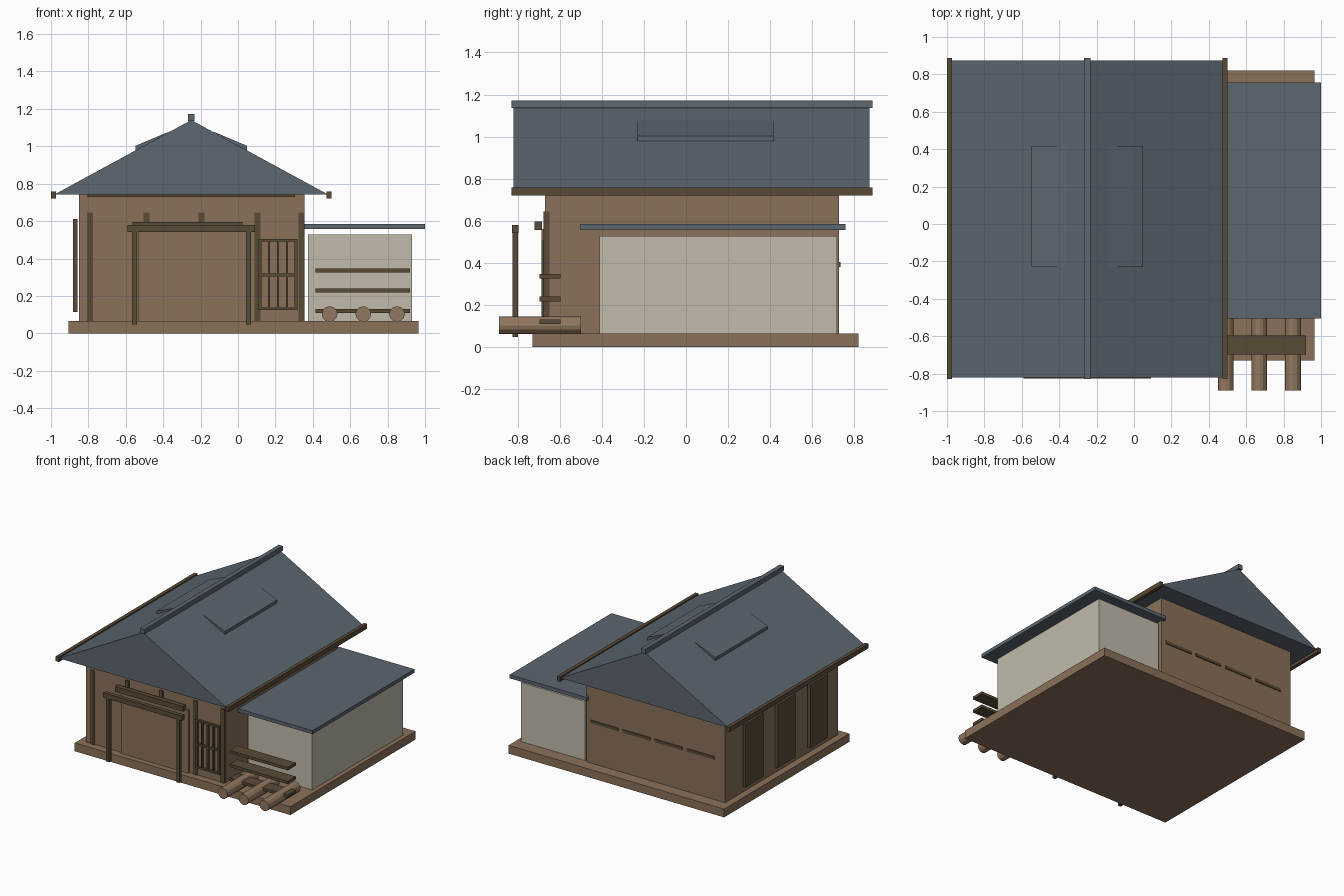
import bpy, bmesh, math

if "Cube" in bpy.data.objects:
    bpy.data.objects.remove(bpy.data.objects["Cube"])


def material(name, rgb):
    m = bpy.data.materials.new(name)
    m.diffuse_color = (*rgb, 1)
    m.use_nodes = True
    m.node_tree.nodes["Principled BSDF"].inputs["Base Color"].default_value = m.diffuse_color
    return m


BROWN = material("earth_brown", (0.254, 0.165, 0.102))
DARK = material("dark_timber", (0.098, 0.070, 0.038))
SLATE = material("slate_blue", (0.107, 0.133, 0.162))
CREAM = material("cream_plaster", (0.539, 0.497, 0.413))
LOG = material("log_tan", (0.285, 0.187, 0.115))


def finish(name, bm, mat):
    bmesh.ops.recalc_face_normals(bm, faces=bm.faces)
    me = bpy.data.meshes.new(name)
    bm.to_mesh(me)
    bm.free()
    me.materials.append(mat)
    ob = bpy.data.objects.new(name, me)
    bpy.context.collection.objects.link(ob)
    return ob


def box(name, mat, x, y, z):
    """Box given by its (min, max) range on each axis."""
    bm = bmesh.new()
    bmesh.ops.create_cube(bm, size=1)
    for v in bm.verts:
        v.co = [r[0] if c < 0 else r[1] for c, r in zip(v.co, (x, y, z))]
    return finish(name, bm, mat)


def prism(name, mat, profile, y0, y1):
    """Extrude an x/z profile along y."""
    bm = bmesh.new()
    f = bm.faces.new([bm.verts.new((x, y0, z)) for x, z in profile])
    ext = bmesh.ops.extrude_face_region(bm, geom=[f])
    for v in ext["geom"]:
        if isinstance(v, bmesh.types.BMVert):
            v.co.y = y1
    return finish(name, bm, mat)


# Foundation and main hall
box("foundation", BROWN, (-0.905, 0.965), (-0.73, 0.82), (0, 0.065))
box("hall_walls", BROWN, (-0.85, 0.355), (-0.67, 0.728), (0.065, 0.75))

# Gabled roof with ridge cap, eave boards and low roof vents
RIDGE = -0.25
prism("main_roof", SLATE, [(-0.98, 0.743), (0.48, 0.743), (RIDGE, 1.14)], -0.82, 0.873)
box("ridge_cap", SLATE, (RIDGE - 0.018, RIDGE + 0.018), (-0.83, 0.887), (1.135, 1.172))
for side, s in (("left", -1), ("right", 1)):
    box(side + "_eave_board", DARK, sorted((RIDGE + s * 0.722, RIDGE + s * 0.75)),
        (-0.83, 0.887), (0.72, 0.757))
    prism(side + "_roof_vent", SLATE,
          [(RIDGE + s * dx, z) for dx, z in ((0.297, 0.975), (0.297, 1.003), (0.11, 1.082))],
          -0.23, 0.418)

# Front wall timbers
box("wall_plate", DARK, (-0.805, 0.305), (-0.70, -0.66), (0.728, 0.75))
for i, x in enumerate((-0.79, -0.49, -0.195, 0.103, 0.34)):
    box(f"wall_post_{i}", DARK, (x - 0.016, x + 0.016), (-0.678, -0.648), (0.065, 0.645))

# Entrance door and gate
box("door_panel", BROWN, (-0.535, 0.05), (-0.686, -0.66), (0.065, 0.56))
box("door_head_beam", DARK, (-0.565, 0.025), (-0.72, -0.684), (0.555, 0.596))
for side, x in (("left", -0.553), ("right", 0.057)):
    box(side + "_gate_post", DARK, (x - 0.013, x + 0.013), (-0.824, -0.798), (0.047, 0.545))
box("gate_lintel", DARK, (-0.59, 0.092), (-0.827, -0.795), (0.542, 0.58))

# Lattice window
WY = (-0.688, -0.668)
for i in range(5):
    x = 0.117 + i * 0.0485
    w = 0.008 if i in (0, 4) else 0.006
    box(f"window_upright_{i}", DARK, (x - w, x + w), WY, (0.125, 0.505))
for i, z in enumerate((0.132, 0.312, 0.498)):
    box(f"window_rail_{i}", DARK, (0.11, 0.318), WY, (z - 0.007, z + 0.007))

# Shutters on the left wall and slots on the back wall
for i, y in enumerate((-0.39, 0.01, 0.41)):
    box(f"shutter_{i}", DARK, (-0.882, -0.858), (y - 0.11, y + 0.11), (0.115, 0.612))
for i in range(4):
    x = 0.195 - i * 0.278
    box(f"back_slot_{i}", DARK, (x - 0.118, x + 0.118), (0.72, 0.735), (0.38, 0.403))

# Side annex
box("annex_walls", CREAM, (0.374, 0.93), (-0.41, 0.717), (0.065, 0.528))
box("annex_roof", SLATE, (0.335, 1.0), (-0.505, 0.757), (0.557, 0.585))

# Plank shelves and logs
for i, z in enumerate((0.12, 0.228, 0.336)):
    box(f"shelf_plank_{i}", DARK, (0.415, 0.92), (-0.697, -0.597), (z - 0.011, z + 0.011))
for i, x in enumerate((0.49, 0.67, 0.85)):
    bpy.ops.mesh.primitive_cylinder_add(vertices=12, radius=0.042, depth=0.39,
                                        location=(x, -0.694, 0.103),
                                        rotation=(math.pi / 2, 0, 0))
    log = bpy.context.object
    log.name = f"log_{i}"
    log.data.materials.append(LOG)
